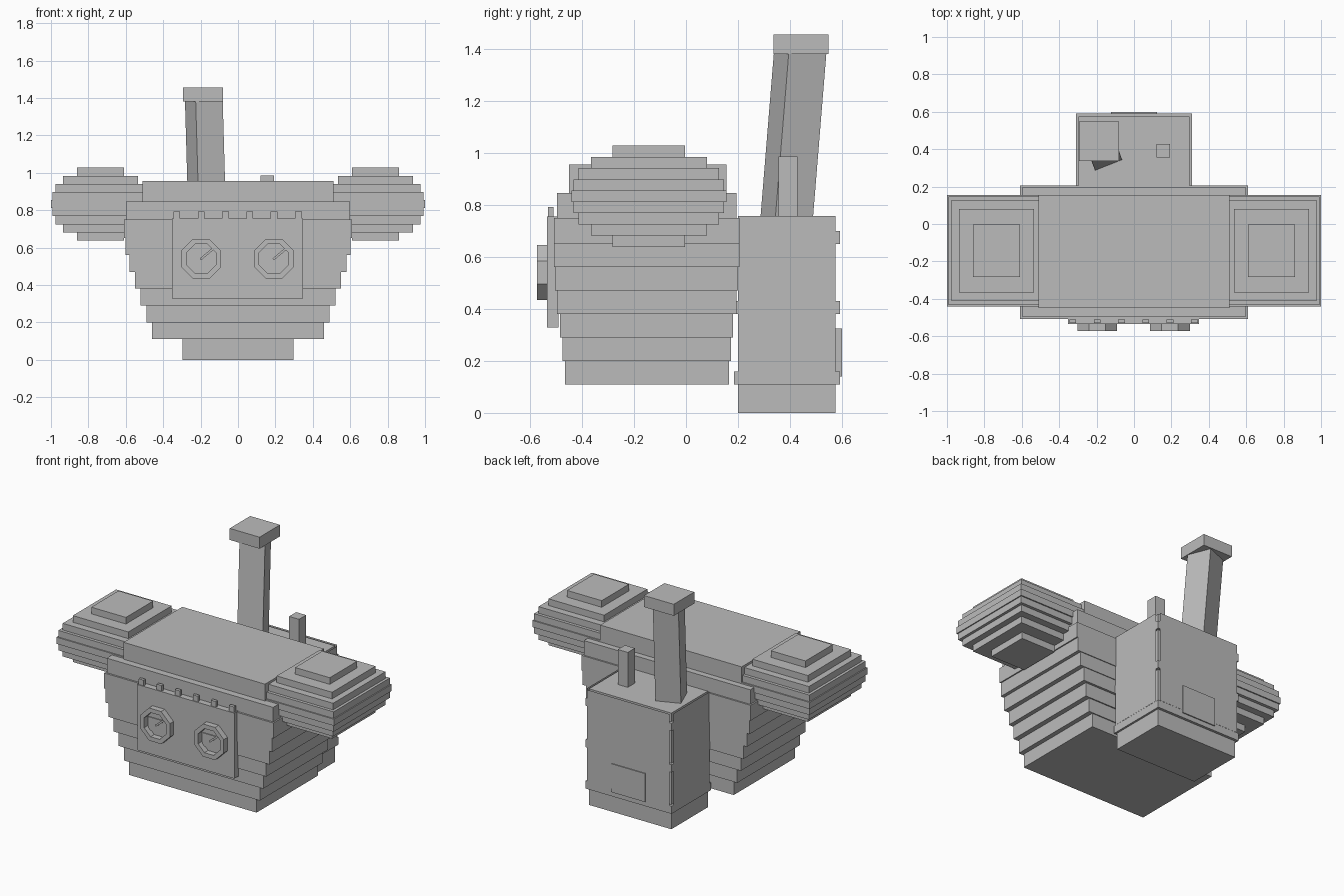
import bpy, bmesh, math
from mathutils import Vector

if "Cube" in bpy.data.objects:
    bpy.data.objects.remove(bpy.data.objects["Cube"])

grey = bpy.data.materials.new("plain_grey")
grey.diffuse_color = (0.5, 0.5, 0.5, 1)
grey.use_nodes = True
grey.node_tree.nodes["Principled BSDF"].inputs["Base Color"].default_value = grey.diffuse_color


def finish(name, bm):
    bmesh.ops.recalc_face_normals(bm, faces=bm.faces)
    mesh = bpy.data.meshes.new(name)
    bm.to_mesh(mesh)
    bm.free()
    mesh.materials.append(grey)
    ob = bpy.data.objects.new(name, mesh)
    bpy.context.collection.objects.link(ob)
    return ob


def add_box(bm, x0, x1, y0, y1, z0, z1):
    vs = bmesh.ops.create_cube(bm, size=1)["verts"]
    for v in vs:
        v.co = Vector((x0 + (v.co.x + 0.5) * (x1 - x0),
                       y0 + (v.co.y + 0.5) * (y1 - y0),
                       z0 + (v.co.z + 0.5) * (z1 - z0)))


def boxes(name, specs):
    bm = bmesh.new()
    for s in specs:
        add_box(bm, *s)
    return finish(name, bm)


def sheet(name, points):
    bm = bmesh.new()
    bm.faces.new([bm.verts.new(p) for p in points])
    mesh = bpy.data.meshes.new(name)
    bm.to_mesh(mesh)
    bm.free()
    mesh.materials.append(grey)
    bpy.context.collection.objects.link(bpy.data.objects.new(name, mesh))


# Stepped main body: (half width, y front, y back, z bottom, z top)
layers = [
    (0.46, -0.465, 0.165, 0.11, 0.20), (0.49, -0.475, 0.172, 0.20, 0.29),
    (0.522, -0.485, 0.18, 0.29, 0.38), (0.55, -0.495, 0.195, 0.38, 0.47),
    (0.58, -0.503, 0.20, 0.47, 0.56), (0.602, -0.507, 0.205, 0.56, 0.65),
    (0.61, -0.507, 0.205, 0.65, 0.75), (0.60, -0.495, 0.195, 0.75, 0.845),
    (0.51, -0.45, 0.155, 0.845, 0.955)]
boxes("stepped_body", [(-w, w, a, b, z0, z1) for w, a, b, z0, z1 in layers])

# Stepped side lobes, symmetric top to bottom
steps = [(0.125, 0.14), (0.20, 0.223), (0.24, 0.27), (0.258, 0.29), (0.265, 0.298)]
steps += steps[-2::-1]
h = 0.0432
for side, name in ((-1, "left_lobe"), (1, "right_lobe")):
    cx, cy = side * 0.735, -0.143
    boxes(name, [(cx - a, cx + a, cy - b, cy + b, 0.638 + i * h, 0.638 + (i + 1) * h)
                 for i, (a, b) in enumerate(steps)])

# Rear furnace block with bands and thin outer walls
boxes("rear_block", [(-0.297, 0.297, 0.20, 0.575, 0, 0.757)])
for z in (0.11, 0.38, 0.65):
    boxes("rear_band", [(-0.31, 0.31, 0.185, 0.592, z, z + 0.05)])
z0, z1 = 0.16, 0.757
sheet("rear_wall", [(0.297, 0.593, z0), (-0.297, 0.593, z0), (-0.297, 0.593, z1), (0.297, 0.593, z1)])
sheet("right_wall", [(0.311, 0.2, z0), (0.311, 0.575, z0), (0.311, 0.575, z1), (0.311, 0.2, z1)])
sheet("left_wall", [(-0.311, 0.575, z0), (-0.311, 0.2, z0), (-0.311, 0.2, z1), (-0.311, 0.575, z1)])
boxes("rear_hatch", [(-0.123, 0.123, 0.575, 0.599, 0.14, 0.325)])

# Leaning chimney, its cap, and the small pipe
bm = bmesh.new()
rings = []
for cx, cy, z in ((-0.163, 0.383, 0.70), (-0.183, 0.440, 1.40)):
    ring = []
    for k in range(4):
        a = math.radians(21.6 + 45 + 90 * k)
        ring.append(bm.verts.new((cx + 0.11 * math.cos(a), cy + 0.11 * math.sin(a), z)))
    rings.append(ring)
for k in range(4):
    n = (k + 1) % 4
    bm.faces.new((rings[0][k], rings[0][n], rings[1][n], rings[1][k]))
bm.faces.new(rings[0])
bm.faces.new(rings[1])
finish("leaning_chimney", bm)
boxes("chimney_cap", [(-0.295, -0.08, 0.336, 0.547, 1.38, 1.455)])
boxes("small_pipe", [(0.12, 0.192, 0.355, 0.428, 0.74, 0.985)])

# Front panel with a row of studs
boxes("front_panel", [(-0.352, 0.348, -0.535, -0.49, 0.328, 0.755)])
boxes("panel_studs", [(x - 0.018, x + 0.018, -0.53, -0.51, 0.75, 0.792)
                      for x in [-0.327 + 0.13 * i for i in range(6)]])

# Two dials: octagonal ring, raised face and needle
for cx, name in ((-0.197, "left"), (0.192, "right")):
    cz = 0.54
    bm = bmesh.new()
    loops = []
    for r, y in ((0.115, -0.535), (0.115, -0.573), (0.085, -0.573), (0.085, -0.535)):
        loops.append([bm.verts.new((cx + r * math.cos(math.radians(22.5 + 45 * k)), y,
                                    cz + r * math.sin(math.radians(22.5 + 45 * k))))
                      for k in range(8)])
    for j in range(4):
        a, b = loops[j], loops[(j + 1) % 4]
        for k in range(8):
            n = (k + 1) % 8
            bm.faces.new((a[k], a[n], b[n], b[k]))
    finish(name + "_dial_ring", bm)
    boxes(name + "_dial_face", [(cx - 0.07, cx + 0.07, -0.541, -0.53, cz - 0.055, cz + 0.03)])
    needle = boxes(name + "_dial_needle", [(-0.005, 0.08, -0.565, -0.535, -0.006, 0.006)])
    needle.location = (cx, 0, cz)
    needle.rotation_euler = (0, math.radians(-40), 0)
